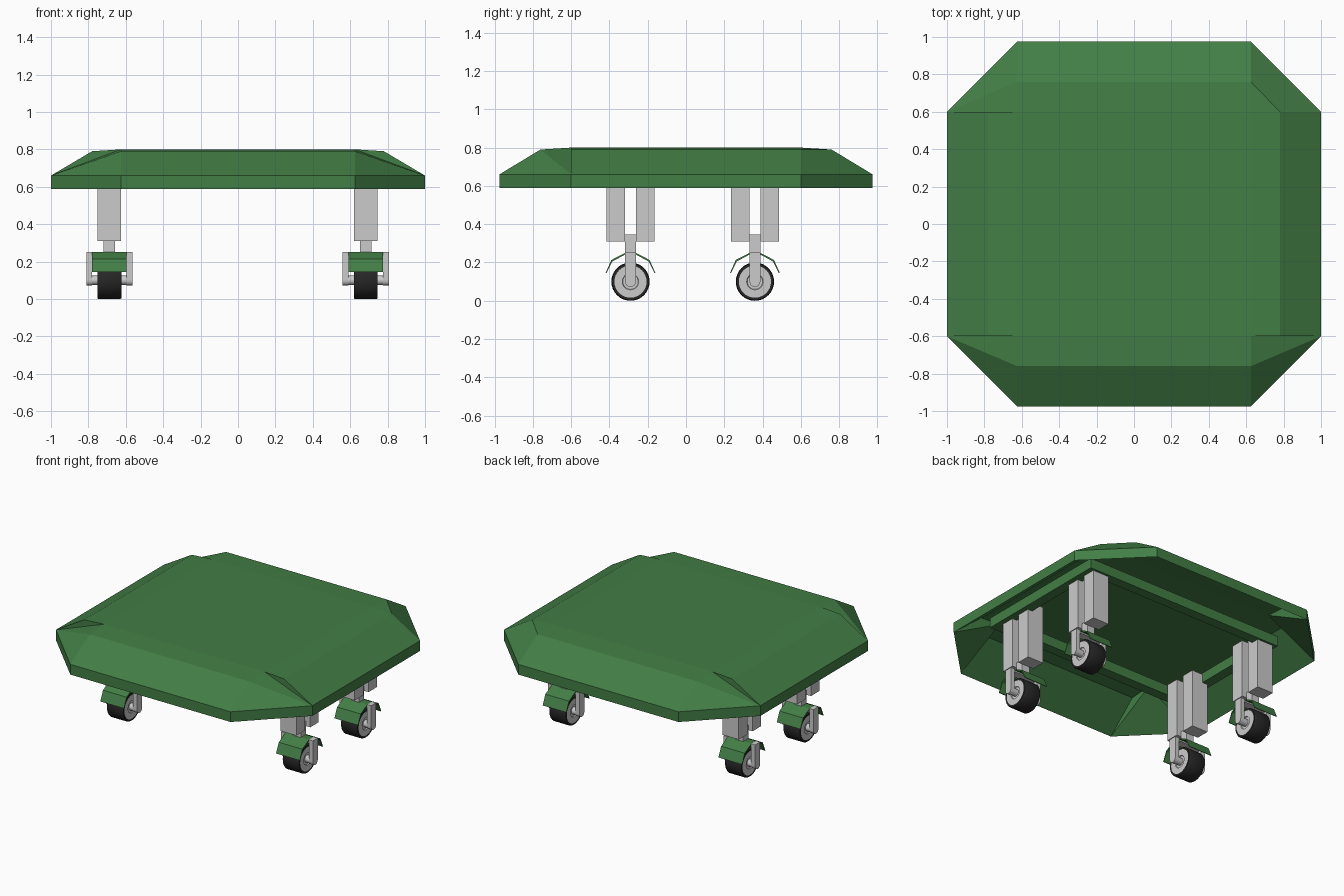
import bpy, bmesh, math
from mathutils import Matrix, Vector

if "Cube" in bpy.data.objects:
    bpy.data.objects.remove(bpy.data.objects["Cube"])


def material(name, rgb):
    m = bpy.data.materials.new(name)
    m.diffuse_color = (*rgb, 1)
    m.use_nodes = True
    m.node_tree.nodes["Principled BSDF"].inputs["Base Color"].default_value = m.diffuse_color
    return m


GREEN = material("green_paint", (0.055, 0.21, 0.06))
BLACK = material("black_rubber", (0.02, 0.02, 0.02))


def finish(name, bm, mat=None, smooth=False):
    bmesh.ops.recalc_face_normals(bm, faces=bm.faces)
    me = bpy.data.meshes.new(name)
    bm.to_mesh(me)
    bm.free()
    ob = bpy.data.objects.new(name, me)
    bpy.context.collection.objects.link(ob)
    if mat:
        me.materials.append(mat)
    if smooth:
        bpy.ops.object.select_all(action='DESELECT')
        bpy.context.view_layer.objects.active = ob
        ob.select_set(True)
        bpy.ops.object.shade_smooth_by_angle(angle=math.radians(35))
    return ob


def add_box(bm, lo, hi):
    lo, hi = Vector(lo), Vector(hi)
    mat = Matrix.Translation((lo + hi) / 2) @ Matrix.Diagonal((*(hi - lo), 1))
    bmesh.ops.create_cube(bm, size=1, matrix=mat)


def box(name, lo, hi, mat=None):
    bm = bmesh.new()
    add_box(bm, lo, hi)
    return finish(name, bm, mat)


def lathe_x(name, profile, center, mat=None, steps=32):
    """Spin (x, radius) profile around the x axis."""
    bm = bmesh.new()
    vs = [bm.verts.new((x, 0, r)) for x, r in profile]
    es = [bm.edges.new((a, b)) for a, b in zip(vs, vs[1:])]
    bmesh.ops.spin(bm, geom=vs + es, cent=(0, 0, 0), axis=(1, 0, 0),
                   angle=math.tau, steps=steps)
    bmesh.ops.remove_doubles(bm, verts=bm.verts, dist=1e-5)
    bmesh.ops.translate(bm, verts=bm.verts, vec=center)
    return finish(name, bm, mat, True)


def extrude_yz(name, outline, x0, x1, mat=None):
    """Solid from a closed (y, z) outline between x0 and x1."""
    bm = bmesh.new()
    f = bm.faces.new([bm.verts.new((x0, y, z)) for y, z in outline])
    r = bmesh.ops.extrude_face_region(bm, geom=[f])
    bmesh.ops.translate(bm, vec=(x1 - x0, 0, 0),
                        verts=[v for v in r["geom"] if isinstance(v, bmesh.types.BMVert)])
    return finish(name, bm, mat)


# Open-bottomed cover: one quadrant of points mirrored by sign; outer skin
# (A-E), inner skin (c-e) and the lower rim (a, b) that joins them
bm = bmesh.new()
points = {"A": (1, .6, .66), "B": (.625, .975, .66), "C": (.78, .6, .79),
          "D": (.625, .76, .79), "E": (.625, .6, .80),
          "a": (1, .6, .588), "b": (.625, .975, .588),
          "c": (.775, .595, .775), "d": (.62, .755, .775), "e": (.62, .595, .786)}
quads = [(1, 1), (-1, 1), (-1, -1), (1, -1)]
q = [{k: bm.verts.new((p[0] * sx, p[1] * sy, p[2])) for k, p in points.items()}
     for sx, sy in quads]
for k in "Ee":
    bm.faces.new([c[k] for c in q])
for i, c in enumerate(q):
    n = q[(i + 1) % 4]
    # top margin, slope, skirt and inner slope along each side
    strip = "EDBbde" if i % 2 == 0 else "ECAace"
    for u, v in zip(strip, strip[1:]):
        bm.faces.new((c[u], n[u], n[v], c[v]))
    # cut corners: one plain chamfer, three with a fold at the top
    corner = ["ABba"]
    corner += ["CDBA", "EDC", "cdba", "edc"] if i == 0 else \
        ["DBA", "EDA", "ECA", "eab", "eca", "ebd"]
    for f in corner:
        bm.faces.new([c[k] for k in f])
finish("body_cover", bm, GREEN)

# Rectangular rail under the cover
bm = bmesh.new()
for s in (-1, 1):
    add_box(bm, (-.78, s * .465 - .035, .66), (.78, s * .465 + .035, .73))
    add_box(bm, (s * .745 - .035, -.43, .66), (s * .745 + .035, .43, .73))
finish("under_frame", bm, GREEN)

# Castor legs
for side, cx in (("left", -.688), ("right", .683)):
    for end, cy in (("front", -.29), ("back", .36)):
        tag = f"{end}_{side}"
        for label, s in (("a", -1), ("b", 1)):
            y = cy + s * .077
            box(f"{tag}_leg_post_{label}", (cx - .0625, y - .0475, .31),
                (cx + .0625, y + .0475, .72))
        box(f"{tag}_swivel_stem", (cx - .03, cy - .028, .25), (cx + .03, cy + .028, .345))
        box(f"{tag}_fork_crown", (cx - .12, cy - .028, .232), (cx + .12, cy + .028, .248))
        # fork arms with rounded lower ends
        arm = [(cy - .028, .252)]
        arm += [(cy - .028 * math.cos(t), .1 - .028 * math.sin(t))
                for t in [math.pi * k / 8 for k in range(9)]]
        arm.append((cy + .028, .252))
        for label, s in (("inner", -1), ("outer", 1)):
            extrude_yz(f"{tag}_fork_arm_{label}", arm,
                       cx + s * .092, cx + s * .123)
        # bent mudguard
        top = [(-.13, .145), (-.1, .213), (-.025, .252),
               (.025, .252), (.1, .213), (.13, .145)]
        low = [(y * .95, z - .008) for y, z in top]
        low[0], low[-1] = (-.125, .145), (.125, .145)
        extrude_yz(f"{tag}_mudguard", [(cy + y, z) for y, z in top + low[::-1]],
                   cx - .092, cx + .092, GREEN)
        # wheel
        c = (cx, cy, .1)
        lathe_x(f"{tag}_tyre", [(-.064, .084), (-.064, .096), (-.058, .1), (.058, .1),
                                (.064, .096), (.064, .084), (-.064, .084)], c, BLACK)
        lathe_x(f"{tag}_hub", [(-.058, 0), (-.058, .04), (-.064, .043), (-.064, .084),
                               (.064, .084), (.064, .043), (.058, .04), (.058, 0)], c)
        lathe_x(f"{tag}_axle", [(-.123, 0), (-.123, .025), (.123, .025), (.123, 0)], c, steps=20)
